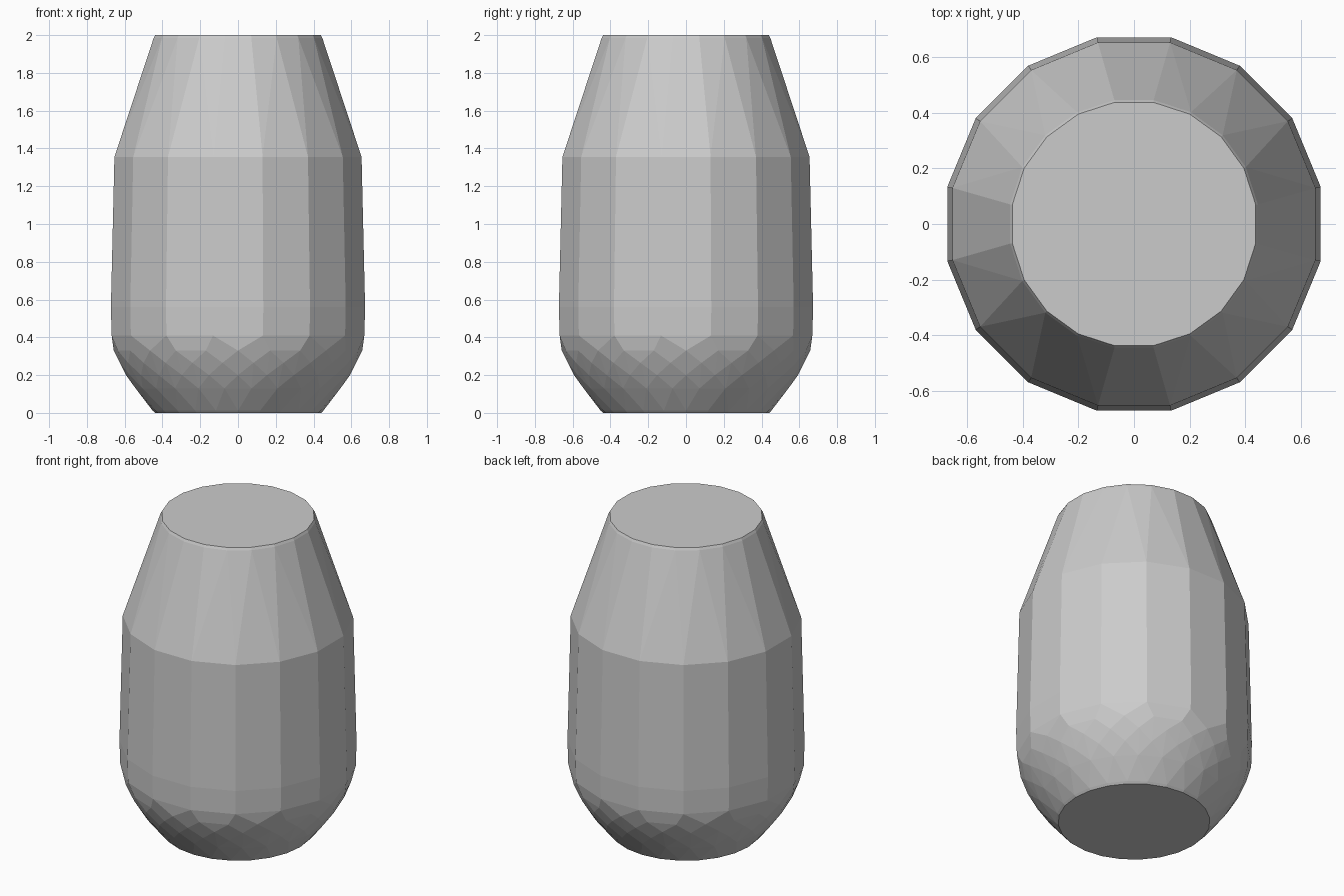
import bpy, bmesh, math

if "Cube" in bpy.data.objects:
    bpy.data.objects.remove(bpy.data.objects["Cube"])

# Rings of the faceted vase: (height, radius, sides, rotation in steps)
RINGS = [
    (0.0, 0.44, 24, 0.0),
    (0.012, 0.452, 24, 0.0),
    (0.13, 0.547, 24, 0.5),
    (0.20, 0.593, 24, 0.0),
    (0.265, 0.63, 24, 0.5),
    (0.33, 0.658, 24, 0.0),
    (0.41, 0.682, 16, 0.5),
    (0.56, 0.686, 16, 0.5),
    (1.355, 0.667, 16, 0.5),
    (1.38, 0.658, 16, 0.5),
    (1.985, 0.452, 20, 0.5),
    (2.0, 0.444, 20, 0.5),
]

# Solid closed body, wrapped as a convex shell around the rings
bm = bmesh.new()
for z, r, n, turn in RINGS:
    for i in range(n):
        a = 2 * math.pi * (i + turn) / n
        bm.verts.new((r * math.cos(a), r * math.sin(a), z))
hull = bmesh.ops.convex_hull(bm, input=bm.verts[:])
loose = [v for v in bm.verts if not v.link_faces]
bmesh.ops.delete(bm, geom=loose, context='VERTS')

# Merge coplanar triangles into clean flat facets
bmesh.ops.dissolve_limit(bm, angle_limit=math.radians(1.0),
                         verts=bm.verts[:], edges=bm.edges[:])
bmesh.ops.recalc_face_normals(bm, faces=bm.faces[:])
mesh = bpy.data.meshes.new("vase_body")
bm.to_mesh(mesh)
bm.free()
bpy.context.collection.objects.link(bpy.data.objects.new("vase_body", mesh))
